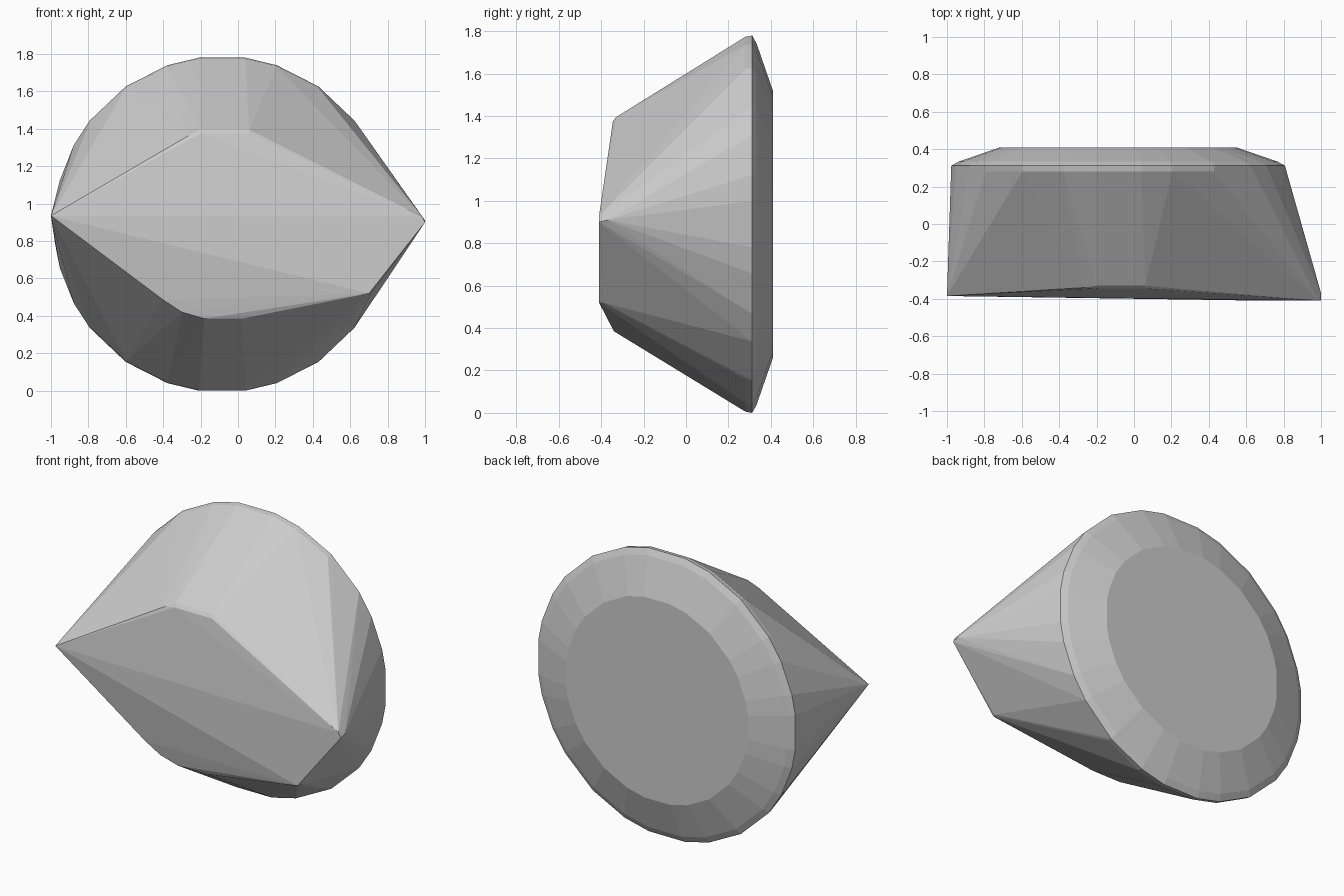
import bpy, bmesh
from math import sin, cos, radians

if "Cube" in bpy.data.objects:
    bpy.data.objects.remove(bpy.data.objects["Cube"])

CX, CZ = -0.085, 0.89

# Round rim: uneven facet angles, mirrored into four quadrants
quarter = [8, 19, 35, 52, 62, 75, 83]
half = quarter + [180 - a for a in reversed(quarter)]
angles = half + [a + 180 for a in half]
SCALE = 0.89 / (0.89 * cos(radians(8)))


def ring(y, radius):
    r = radius * SCALE
    return [(CX + r * sin(radians(a)), y, CZ + r * cos(radians(a))) for a in angles]


# Back disc with its soft rim
points = ring(0.28, 0.884) + ring(0.312, 0.89) + ring(0.333, 0.852)
# Flat back cap
points += ring(0.41, 0.63)

# Faceted front: two side tips, lower corner, upper and lower ridges
points += [
    (-1.0, -0.385, 0.935), (-0.998, -0.36, 0.92),
    (1.0, -0.41, 0.90), (1.0, -0.37, 0.91), (0.985, -0.41, 0.93),
    (0.70, -0.41, 0.52), (0.71, -0.39, 0.52),
]
points += [(-0.20, -0.33, 1.395), (0.06, -0.33, 1.395),
           (-0.20, -0.345, 1.375), (0.06, -0.345, 1.375), (-0.27, -0.34, 1.36)]
points += [(-0.18, -0.34, 0.385), (0.02, -0.34, 0.385),
           (-0.30, -0.342, 0.42), (-0.40, -0.35, 0.485)]

# Wrap everything in one convex faceted shell
bm = bmesh.new()
for p in points:
    bm.verts.new(p)
res = bmesh.ops.convex_hull(bm, input=bm.verts[:])
loose = [v for v in bm.verts if not v.link_faces]
bmesh.ops.delete(bm, geom=loose, context='VERTS')
bmesh.ops.dissolve_limit(bm, angle_limit=radians(0.5), verts=bm.verts[:], edges=bm.edges[:])
bmesh.ops.recalc_face_normals(bm, faces=bm.faces[:])
mesh = bpy.data.meshes.new("faceted_shell")
bm.to_mesh(mesh)
bm.free()
shell = bpy.data.objects.new("faceted_shell", mesh)
bpy.context.collection.objects.link(shell)
